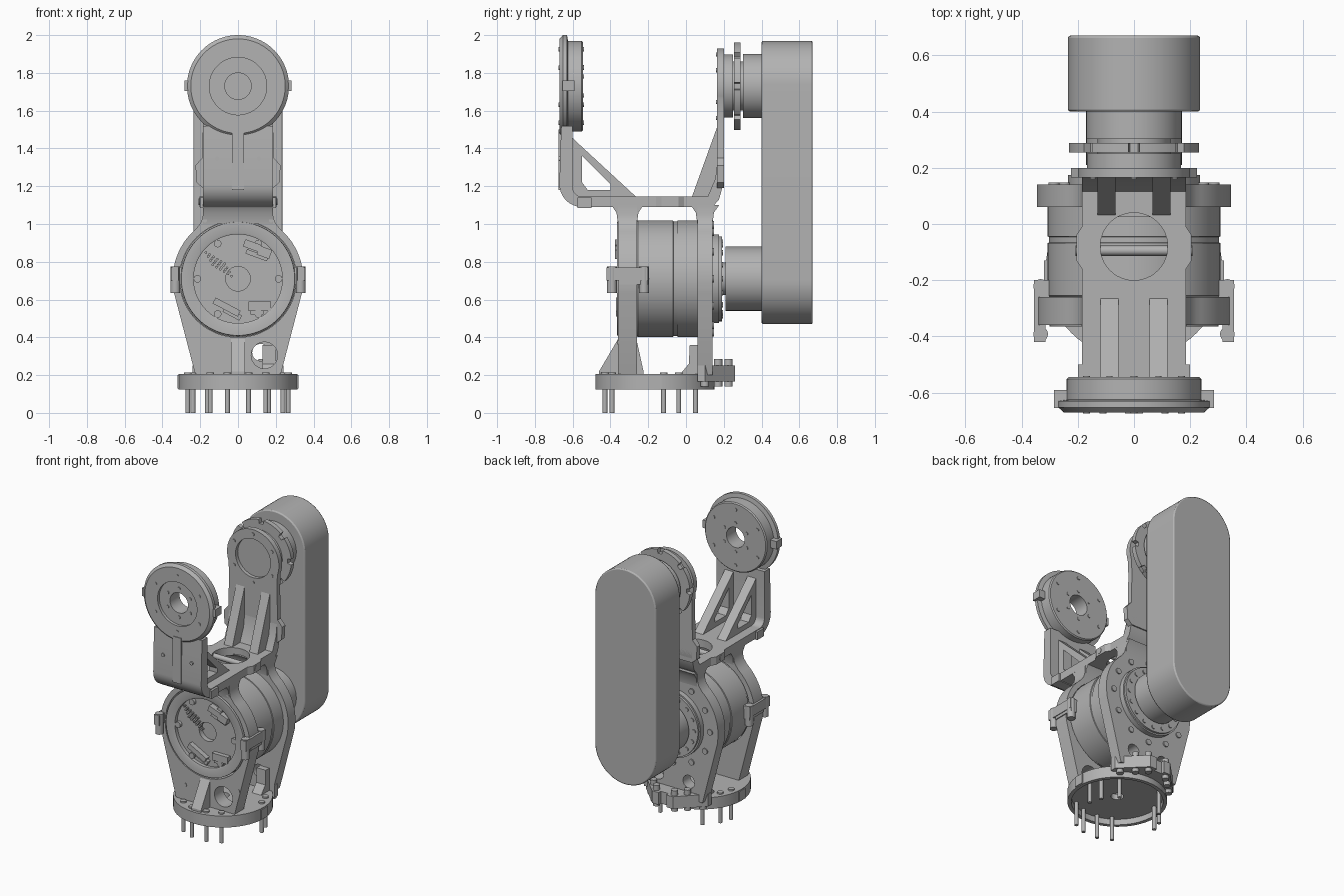
import bpy, bmesh, math
from mathutils import Matrix

cube = bpy.data.objects.get("Cube")
if cube:
    bpy.data.objects.remove(cube, do_unlink=True)

grey = bpy.data.materials.new("machined_grey")
grey.use_nodes = True
COLOUR = (0.45, 0.45, 0.45, 1)
grey.diffuse_color = COLOUR
grey.node_tree.nodes["Principled BSDF"].inputs["Base Color"].default_value = COLOUR

# Local (a, b, c) to world, c being the extrusion or turning axis
FRAMES = {
    "X": Matrix(((0, 0, 1, 0), (1, 0, 0, 0), (0, 1, 0, 0), (0, 0, 0, 1))),
    "Y": Matrix(((1, 0, 0, 0), (0, 0, 1, 0), (0, 1, 0, 0), (0, 0, 0, 1))),
    "Z": Matrix.Identity(4),
}
made = []


def finish(name, bm, axis):
    bm.transform(FRAMES[axis])
    bmesh.ops.recalc_face_normals(bm, faces=bm.faces)
    mesh = bpy.data.meshes.new(name)
    bm.to_mesh(mesh)
    bm.free()
    mesh.materials.append(grey)
    obj = bpy.data.objects.new(name, mesh)
    bpy.context.collection.objects.link(obj)
    made.append(obj)
    return obj


def arc(a, b, r, start=0, end=360, n=48):
    full = end - start == 360
    steps = [math.radians(start + (end - start) * i / (n if full else n - 1)) for i in range(n)]
    return [(a + r * math.cos(t), b + r * math.sin(t)) for t in steps]


def mirrored(half):
    return half + [(-a, b) for a, b in reversed(half)]


def plate(name, axis, outline, spans, holes=()):
    """Extrude an outline with holes over each (low, high) span."""
    bm = bmesh.new()
    for lo, hi in spans:
        caps = ([], [])
        for loop in [outline, *holes]:
            rings = [[bm.verts.new((a, b, c)) for a, b in loop] for c in (lo, hi)]
            for i in range(len(loop)):
                j = (i + 1) % len(loop)
                bm.faces.new((rings[0][i], rings[0][j], rings[1][j], rings[1][i]))
                for ring, cap in zip(rings, caps):
                    cap.append(bm.edges.get((ring[i], ring[j])))
            if not holes:
                for ring in rings:
                    bm.faces.new(ring)
        if holes:
            for cap in caps:
                bmesh.ops.triangle_fill(bm, edges=cap, use_beauty=True)
    return finish(name, bm, axis)


def lathe(name, axis, profile, centres, n=64):
    """Turn a closed (radius, height) profile about each centre."""
    bm = bmesh.new()
    for a, b in centres:
        vs = [bm.verts.new((a + r, b, h)) for r, h in profile]
        es = [bm.edges.new(p) for p in zip(vs, vs[1:])]
        if profile[0][0] > 0:
            es.append(bm.edges.new((vs[-1], vs[0])))
        bmesh.ops.spin(bm, geom=vs + es, cent=(a, b, 0), axis=(0, 0, 1),
                       angle=math.tau, steps=n, use_merge=False)
    bmesh.ops.remove_doubles(bm, verts=bm.verts, dist=1e-5)
    bmesh.ops.dissolve_degenerate(bm, edges=bm.edges, dist=1e-5)
    return finish(name, bm, axis)


def cyl(name, axis, r, lo, hi, centres, n=64):
    return lathe(name, axis, [(0, lo), (r, lo), (r, hi), (0, hi)], centres, n)


def rect(a0, a1, b0, b1):
    return [(a0, b0), (a1, b0), (a1, b1), (a0, b1)]


def both(lo, hi):
    return [(lo, hi), (-hi, -lo)]


LOW, HIGH, BASE_Y = 0.71, 1.73, -0.165
low_c, high_c, base_c = [(0, LOW)], [(0, HIGH)], [(0, BASE_Y)]

# Base flange, pins and screws
lathe("base_flange", "Z", [(0.04, 0.165), (0.29, 0.165), (0.29, 0.125), (0.315, 0.125),
                           (0.315, 0.205), (0.04, 0.205)], base_c)
pins = [(s * 0.27 * math.cos(math.radians(t)), BASE_Y + 0.27 * math.sin(math.radians(t)))
        for t in (-78, -57, 10, 28, 53) for s in (-1, 1)]
cyl("base_pins", "Z", 0.013, 0, 0.18, pins, 16)
cyl("base_screw_heads", "Z", 0.02, 0.2, 0.215, pins, 16)
plate("base_clips", "X", rect(-0.2, -0.13, 0.13, 0.2), both(0.31, 0.32))

# Rear foot bracket
foot = mirrored([(0.24, 0.06), (0.24, 0.1), (0.08, 0.26), (0.03, 0.26), (0.03, 0.235)])
plate("rear_foot", "Z", foot, [(0.165, 0.25)])
cyl("rear_foot_bolts", "Z", 0.022, 0.14, 0.285,
    [(s * x, y) for s in (-1, 1) for x, y in ((0.07, 0.225), (0.13, 0.17), (0.2, 0.1))], 16)

# Lower joint side plates
cheek = mirrored([(0.225, 0.2), (0.34, 0.64)] + arc(0, LOW, 0.345, -8, 50, 16)
                 + [(0.195, 1.01), (0.185, 1.05), (0.185, 1.1)])
plate("front_cheek", "Y", cheek, [(-0.36, -0.26)], [arc(0, LOW, 0.31), arc(0.14, 0.305, 0.07, n=32)])
plate("rear_cheek", "Y", cheek, [(0.06, 0.14)], [arc(s * 0.12, 0.32, 0.045, n=24) for s in (-1, 1)])
cyl("front_cheek_bolts", "Y", 0.012, -0.363, -0.35,
    [(-0.155, 0.31), (0.255, 0.375), (-0.175, 1.02), (0.175, 1.02)], 16)
cyl("rear_cheek_bolts", "Y", 0.02, 0.135, 0.148, arc(0, LOW, 0.285, n=12), 16)

# Flared necks under the bridge
for name, y0, y1 in (("front_neck", -0.36, -0.26), ("rear_neck", 0.06, 0.14)):
    plate(name, "X", [(y0, 1), (y1, 1), (y1 + 0.008, 1.06), (y1 + 0.035, 1.1),
                      (y0 - 0.035, 1.1), (y0 - 0.008, 1.06)], [(-0.184, 0.184)])

# Foot gussets
plate("front_gusset", "X", [(-0.36, 0.39), (-0.46, 0.22), (-0.46, 0.2), (-0.36, 0.2)], [(-0.037, 0.037)])
plate("front_inner_gusset", "X", [(-0.26, 0.38), (-0.225, 0.22), (-0.225, 0.2), (-0.26, 0.2)], [(-0.037, 0.037)])
plate("rear_gussets", "X", [(0.06, 0.36), (0.02, 0.36), (0.015, 0.26), (-0.035, 0.2), (0.06, 0.2)], both(0.13, 0.2))

# Motor drum with recessed front face
lathe("motor_drum", "Y", [
    (0.065, -0.335), (0.235, -0.335), (0.235, -0.36), (0.245, -0.364), (0.3, -0.364), (0.302, -0.355),
    (0.302, -0.26), (0.308, -0.255), (0.308, -0.068), (0.303, -0.066), (0.303, -0.046),
    (0.308, -0.044), (0.308, 0.06), (0.065, 0.06)], low_c, 96)
cyl("drum_centre_plug", "Y", 0.066, -0.3, 0, low_c)
cyl("board_screws", "Y", 0.02, -0.336, -0.358, arc(0, LOW, 0.215, 0, 360, 6), 16)

# Circuit board connectors
for i, (x, z, w, h, tilt, front) in enumerate((
        (0.075, 0.885, 0.09, 0.04, -20, -0.375), (0.14, 0.85, 0.07, 0.05, -20, -0.375),
        (0.1, 0.835, 0.12, 0.025, -20, -0.36), (-0.06, 0.56, 0.15, 0.035, -28, -0.37),
        (-0.03, 0.525, 0.1, 0.03, -28, -0.36), (0.115, 0.565, 0.12, 0.05, 0, -0.365),
        (0.1, 0.53, 0.07, 0.02, 0, -0.355))):
    t = math.radians(tilt)
    box = [(x + a * math.cos(t) - b * math.sin(t), z + a * math.sin(t) + b * math.cos(t))
           for a, b in rect(-w / 2, w / 2, -h / 2, h / 2)]
    plate(f"board_connector_{i + 1}", "Y", box, [(front, -0.33)])
cyl("board_pins", "Y", 0.007, -0.355, -0.33,
    [(-0.17 + 0.02 * i + 0.012 * j, 0.85 - 0.012 * i - 0.022 * j) for i in range(6) for j in range(4)], 8)

# Side clamps on the drum
plate("side_clamps", "X", rect(-0.355, -0.2, 0.68, 0.77), both(0.3, 0.35))
plate("clamp_flanges", "X", rect(-0.42, -0.2, 0.7, 0.77), both(0.315, 0.355))
cyl("clamp_bolts", "Z", 0.026, 0.635, 0.775, [(s * 0.332, y) for s in (-1, 1) for y in (-0.392, -0.222)], 20)

# Lower output disc and pulley
cyl("output_disc", "Y", 0.235, 0.135, 0.175, low_c)
cyl("output_ring", "Y", 0.225, 0.17, 0.19, low_c)
cyl("output_bolts", "Y", 0.014, 0.18, 0.196, arc(0, LOW, 0.195, n=16), 12)
cyl("lower_shaft", "Y", 0.085, 0.18, 0.22, low_c)
cyl("lower_pulley_cover", "Y", 0.17, 0.21, 0.41, low_c)

# Bridge with its round opening
bridge = mirrored([(0.185, -0.56), (0.185, -0.16), (0.205, -0.13), (0.205, -0.04), (0.185, -0.01), (0.185, 0.15)])
plate("bridge", "Z", bridge, [(1.09, 1.145)], [arc(0, -0.08, 0.12)])
cyl("bridge_side_bolts", "X", 0.018, -0.208, 0.208, [(-0.095, 1.118)], 16)

# Front arm, elbow and ribs
elbow = arc(-0.55, 1.21, 0.12, 180, 270, 12)
inner = arc(-0.55, 1.195, 0.05, 270, 180, 8)
plate("front_arm", "X", [(-0.66, 1.52), (-0.665, 1.4)] + elbow + inner + [(-0.6, 1.52)], [(-0.185, 0.185)])
plate("front_arm_ridge", "Y", rect(-0.032, 0.032, 1.18, 1.5), [(-0.675, -0.66)])
plate("front_arm_step", "X", rect(-0.575, -0.5, 1.085, 1.14), [(-0.2, 0.2)])
cyl("front_arm_bolts", "Y", 0.012, -0.674, -0.66, [(-0.11, 1.345), (0.11, 1.345)], 16)
plate("front_arm_ribs", "X", [(-0.605, 1.46), (-0.585, 1.44), (-0.26, 1.14), (-0.605, 1.14)], both(0.055, 0.12),
      [[(-0.55, 1.36), (-0.55, 1.22), (-0.52, 1.18), (-0.4, 1.18), (-0.4, 1.21)]])

# Front head
lathe("front_head", "Y", [
    (0.07, -0.65), (0.152, -0.65), (0.152, -0.67), (0.25, -0.67), (0.27, -0.652), (0.27, -0.63),
    (0.24, -0.625), (0.24, -0.552), (0.233, -0.545), (0.07, -0.545)], high_c, 96)
cyl("front_head_bolts", "Y", 0.012, -0.674, -0.54, arc(0, HIGH, 0.195, 30, 390, 6), 16)
cyl("front_hub_bolts", "Y", 0.011, -0.655, -0.541, arc(0, HIGH, 0.1, 30, 390, 6), 16)
plate("front_head_clips", "X", rect(-0.655, -0.59, 1.705, 1.76), both(0.23, 0.284))

# Rear arm, ribs and head plate
plate("rear_elbow", "X", [(0.06, 1.09), (0.14, 1.09), (0.175, 1.13), (0.2, 1.22), (0.2, 1.32),
                          (0.165, 1.32), (0.155, 1.24), (0.115, 1.145), (0.06, 1.145)], [(-0.185, 0.185)])
rear_half = [(0.185, 1.19), (0.22, 1.22), (0.225, 1.31), (0.19, 1.35), (0.185, 1.55)]
plate("rear_arm", "Y", mirrored(rear_half + arc(0, HIGH, 0.2, -20, 89, 24)), [(0.165, 0.2)], [arc(0, HIGH, 0.135)])
plate("rear_arm_ribs", "X", [(0.17, 1.53), (0.16, 1.5), (0.03, 1.14), (0.17, 1.14)], both(0.065, 0.13))
cyl("rear_arm_bolts", "Y", 0.011, 0.16, 0.19, arc(0, HIGH, 0.168, 30, 390, 6), 16)

# Upper joint stack behind the rear arm
cyl("upper_joint_disc", "Y", 0.167, 0.19, 0.25, high_c)
cyl("upper_joint_hub", "Y", 0.13, 0.24, 0.31, high_c)
lobes = []
for k in range(8):
    lobes += arc(0, HIGH, 0.232, 45 * k + 5, 45 * k + 40, 8) + arc(0, HIGH, 0.205, 45 * k + 41, 45 * k + 49, 3)
plate("notched_ring", "Y", lobes, [(0.255, 0.288)])
cyl("upper_pulley_cover", "Y", 0.17, 0.302, 0.41, high_c)

# Belt housing
housing = plate("belt_housing", "Y", arc(0, 1.735, 0.235, 0, 180, 40) + arc(0, 0.705, 0.235, 180, 360, 40), [(0.4, 0.67)])
bevel = housing.modifiers.new("edge_bevel", "BEVEL")
bevel.width = 0.008
bevel.segments = 2
bevel.limit_method = "ANGLE"

# Smooth the round walls, keep the edges sharp
bpy.ops.object.select_all(action="DESELECT")
for obj in made:
    obj.select_set(True)
bpy.context.view_layer.objects.active = made[0]
bpy.ops.object.shade_smooth_by_angle(angle=math.radians(30))
